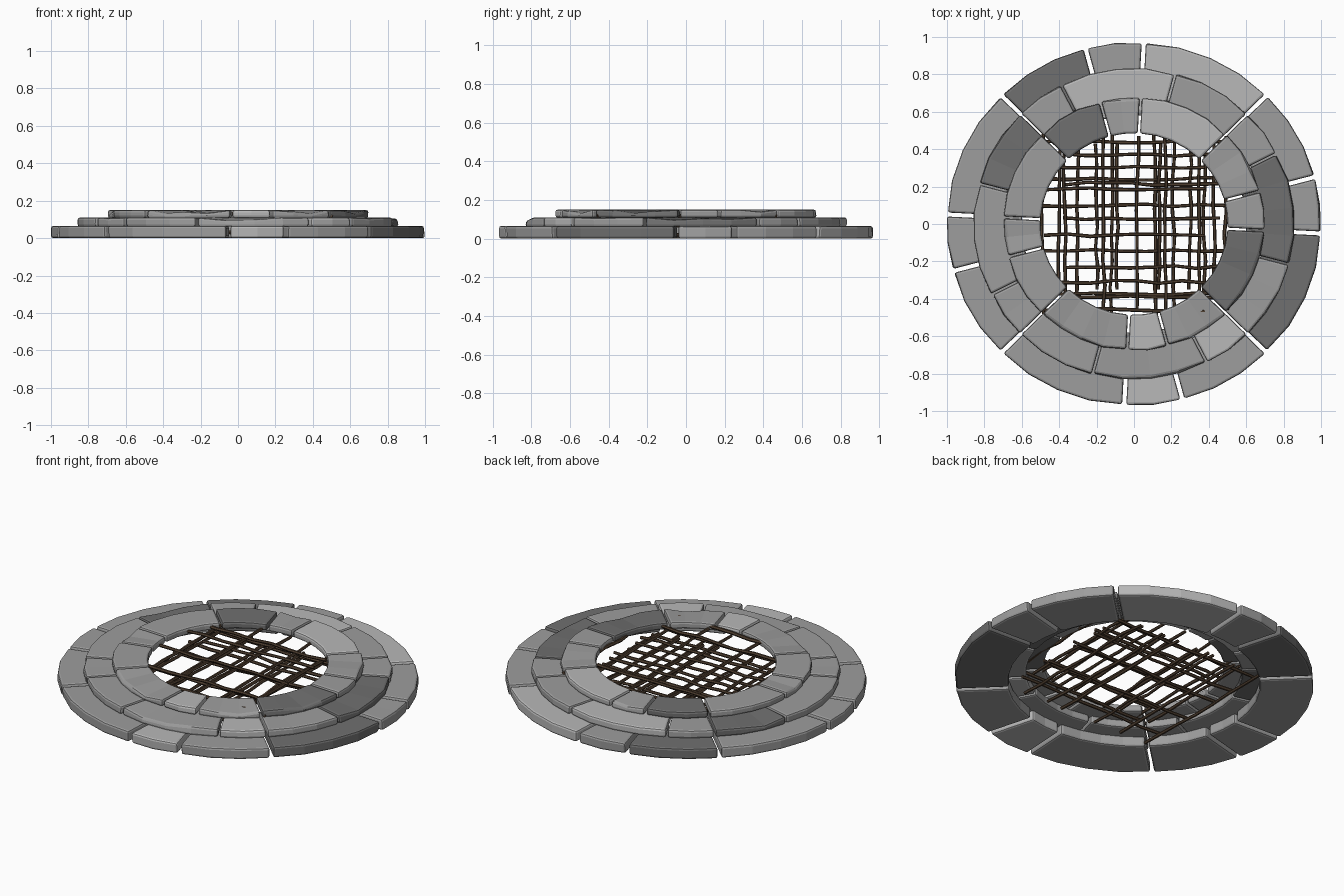
import bpy, bmesh, math, random
from mathutils import Vector

if "Cube" in bpy.data.objects:
    bpy.data.objects.remove(bpy.data.objects["Cube"])

random.seed(7)
YS = 0.97  # the pit is slightly narrower front to back


def material(name, col):
    m = bpy.data.materials.new(name)
    m.diffuse_color = (*col, 1)
    m.use_nodes = True
    m.node_tree.nodes["Principled BSDF"].inputs["Base Color"].default_value = m.diffuse_color
    return m


STONE = {
    'D': material("dark_stone", (0.16, 0.16, 0.16)),
    'M': material("mid_stone", (0.34, 0.34, 0.34)),
    'L': material("light_stone", (0.48, 0.48, 0.48)),
}
TWIG = material("twig_brown", (0.08, 0.05, 0.03))


def add_object(name, bm, mat):
    bmesh.ops.recalc_face_normals(bm, faces=bm.faces)
    me = bpy.data.meshes.new(name)
    bm.to_mesh(me)
    bm.free()
    ob = bpy.data.objects.new(name, me)
    me.materials.append(mat)
    bpy.context.collection.objects.link(ob)
    return ob


def stone(name, a0, a1, r0, r1, z0, z1, gap, shade):
    """One chunky arc-shaped block between angles a0 and a1 (degrees)."""
    n = max(2, round(abs(a1 - a0) / 10))
    chipped = random.random() < 0.4
    bm = bmesh.new()
    rows = []
    for i in range(n + 1):
        t = i / n
        row = []
        for r, z in ((r0, z0), (r1, z0), (r1, z1), (r0, z1)):
            rr = r
            if r == r1 and i in (0, n):
                rr -= random.uniform(0, 0.012)
            g = math.degrees(gap / 2 / r)
            a = math.radians(a0 + g + (a1 - a0 - 2 * g) * t)
            # worn outer top edge on some stones
            if z == z1 and r == r1 and chipped and 0 < i < n:
                z -= random.uniform(0.0, 0.02)
                rr -= random.uniform(0.0, 0.015)
            row.append(bm.verts.new((rr * math.cos(a), rr * math.sin(a) * YS, z)))
        rows.append(row)
    for p, q in zip(rows, rows[1:]):
        for k in range(4):
            bm.faces.new((p[k], p[(k + 1) % 4], q[(k + 1) % 4], q[k]))
    bm.faces.new(rows[0])
    bm.faces.new(rows[-1][::-1])
    ob = add_object(name, bm, STONE[shade])
    bev = ob.modifiers.new("worn_edges", 'BEVEL')
    bev.width = 0.012
    bev.segments = 2
    bev.limit_method = 'ANGLE'
    bev.angle_limit = math.radians(40)


def ring(name, start, r0, r1, z0, z1, gap, shades):
    """Twelve stones: a small, medium and large one in every quarter."""
    a = start
    for i, s in enumerate(shades):
        step = (18, 30, 42)[i % 3]
        stone(f"{name}_{i + 1}", a, a + step, r0, r1, z0, z1, gap, s)
        a += step


# three stepped courses, counter-clockwise from the right
ring("lower_stone", -3, 0.70, 1.002, 0.0, 0.065, 0.022, "MMLMDMMMMLMD")
ring("middle_stone", 27, 0.60, 0.86, 0.062, 0.110, 0.010, "MMLMDMMMMLMD")
ring("upper_stone", -3, 0.50, 0.70, 0.108, 0.150, 0.012, "MMLMDMMMMLMD")


def twig(name, at, lo, hi, z, along_y):
    """A slightly crooked six-sided stick."""
    bm = bmesh.new()
    n, sides, rad = 7, 6, 0.0095
    rings = []
    for i in range(n + 1):
        u = lo + (hi - lo) * i / n
        c = at + random.uniform(-0.008, 0.008)
        h = z + random.uniform(-0.004, 0.004)
        rr = rad * random.uniform(0.85, 1.1)
        loop = []
        for k in range(sides):
            a = math.tau * k / sides
            v, w = c + rr * math.cos(a), h + rr * math.sin(a)
            loop.append(bm.verts.new((v, u, w) if along_y else (u, v, w)))
        rings.append(loop)
    for p, q in zip(rings, rings[1:]):
        for k in range(sides):
            bm.faces.new((p[k], p[(k + 1) % sides], q[(k + 1) % sides], q[k]))
    bm.faces.new(rings[0])
    bm.faces.new(rings[-1])
    add_object(name, bm, TWIG)


# twig lattice stacked in three levels inside the ring
LEVELS = (0.016, 0.066, 0.116)
xs = (-.49, -.40, -.37, -.30, -.20, -.16, -.12, -.09, .02,
      .11, .135, .17, .21, .30, .345, .375, .43, .49)
ys = (.44, .37, .305, .24, .215, .185, .10, .03,
      -.06, -.14, -.23, -.31, -.37, -.39, -.46)
for i, x in enumerate(xs):
    top, low = ((.50, -.48), (.43, -.35), (.47, -.46))[i % 3]
    twig(f"twig_lengthwise_{i + 1}", x, low, top, LEVELS[i % 3], True)
for i, y in enumerate(ys):
    left, right = ((-.50, .49), (-.38, .46), (-.48, .38))[i % 3]
    twig(f"twig_crosswise_{i + 1}", y, left, right, LEVELS[i % 3] + 0.014, False)
